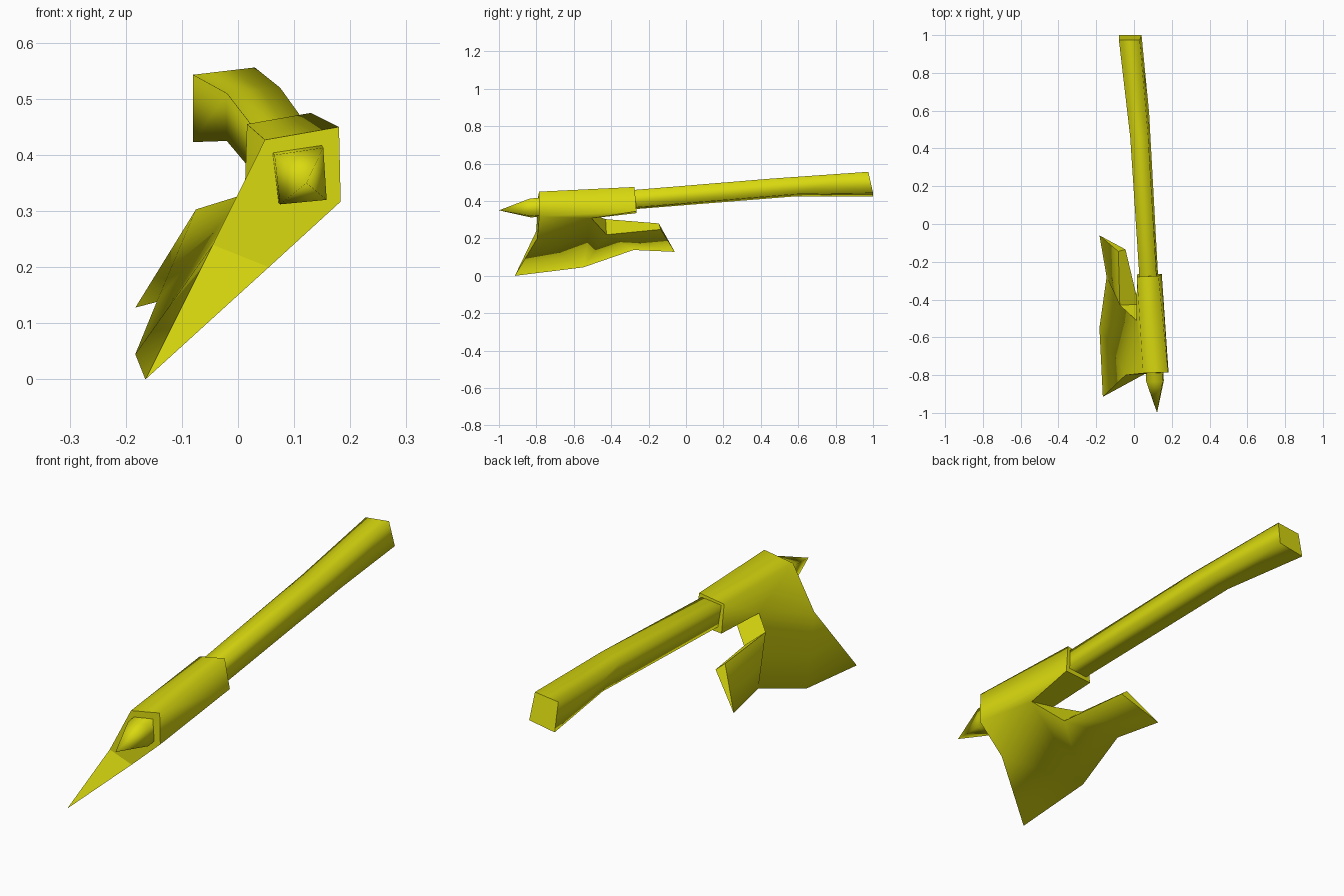
import bpy, bmesh

if "Cube" in bpy.data.objects:
    bpy.data.objects.remove(bpy.data.objects["Cube"])

yellow = bpy.data.materials.new("yellow")
yellow.diffuse_color = (0.70, 0.70, 0.005, 1)
yellow.use_nodes = True
yellow.node_tree.nodes["Principled BSDF"].inputs["Base Color"].default_value = yellow.diffuse_color


def build(name, points, faces, flat):
    """Make a smooth mesh from named points; faces listed in flat keep hard borders."""
    bm = bmesh.new()
    v = {k: bm.verts.new(co) for k, co in points.items()}
    for names in faces + flat:
        f = bm.faces.new([v[n] for n in names.split()])
        f.smooth = names not in flat
    bmesh.ops.recalc_face_normals(bm, faces=bm.faces[:])
    me = bpy.data.meshes.new(name)
    bm.to_mesh(me)
    bm.free()
    me.materials.append(yellow)
    ob = bpy.data.objects.new(name, me)
    bpy.context.collection.objects.link(ob)
    return ob


# handle: square sections (top left, top right, bottom right, bottom left) ending in a spike
sections = [
    [(-.08, .975, .543), (.03, .975, .556), (.04, 1, .443), (-.08, 1, .423)],
    [(-.02, .46, .51), (.075, .46, .52), (.08, .59, .437), (-.02, .59, .425)],
    [(.065, -.835, .40), (.152, -.835, .413), (.158, -.83, .32), (.075, -.83, .312)],
]
pts = {f"{s}{c}": co for s, ring in enumerate(sections) for c, co in enumerate(ring)}
pts["tip"] = (.122, -1, .35)
sides, spike = [], []
for c in range(4):
    n = (c + 1) % 4
    sides += [f"{s}{c} {s}{n} {s+1}{n} {s+1}{c}" for s in range(2)]
    spike.append(f"2{c} 2{n} tip")
build("handle", pts, sides + spike, ["00 01 02 03"])

# axe head: socket around the handle, running into a wedge blade with a notch
head = {
    # socket front and back corners
    "fTL": (.048, -.79, .427), "fTR": (.18, -.785, .45), "fBR": (.183, -.785, .317),
    "bTL": (.016, -.28, .455), "bTR": (.13, -.275, .475),
    "bBR": (.147, -.265, .345), "bBL": (.018, -.265, .335),
    # neck, notch and heel, on the left and right side
    "kL": (-.045, -.80, .24), "kR": (.055, -.795, .20),
    "pL": (.012, -.51, .33), "pR": (.135, -.505, .307),
    "qL": (-.075, -.43, .303), "qR": (.024, -.425, .22),
    "hL": (-.083, -.145, .28), "hR": (-.045, -.135, .248),
    # cutting edge
    "A": (-.165, -.915, 0), "B": (-.183, -.55, .045),
    "C": (-.145, -.28, .138), "D": (-.183, -.06, .128),
}
smooth = ["fTL fTR bTR bTL", "fTR fBR bBR bTR",
          "fTL bTL pL kL", "bTL bBL pL", "fBR bBR pR kR"]
for s in "LR":
    smooth += [f"k{s} A B p{s}", f"p{s} B C q{s}", f"q{s} C D h{s}"]
hard = ["fTL fTR fBR kR kL", "kL kR A", "bTL bTR bBR bBL",
        "bBL bBR pR pL", "pL pR qR qL", "qL qR hR hL", "hL hR D"]
build("axe_head", head, smooth, hard)
